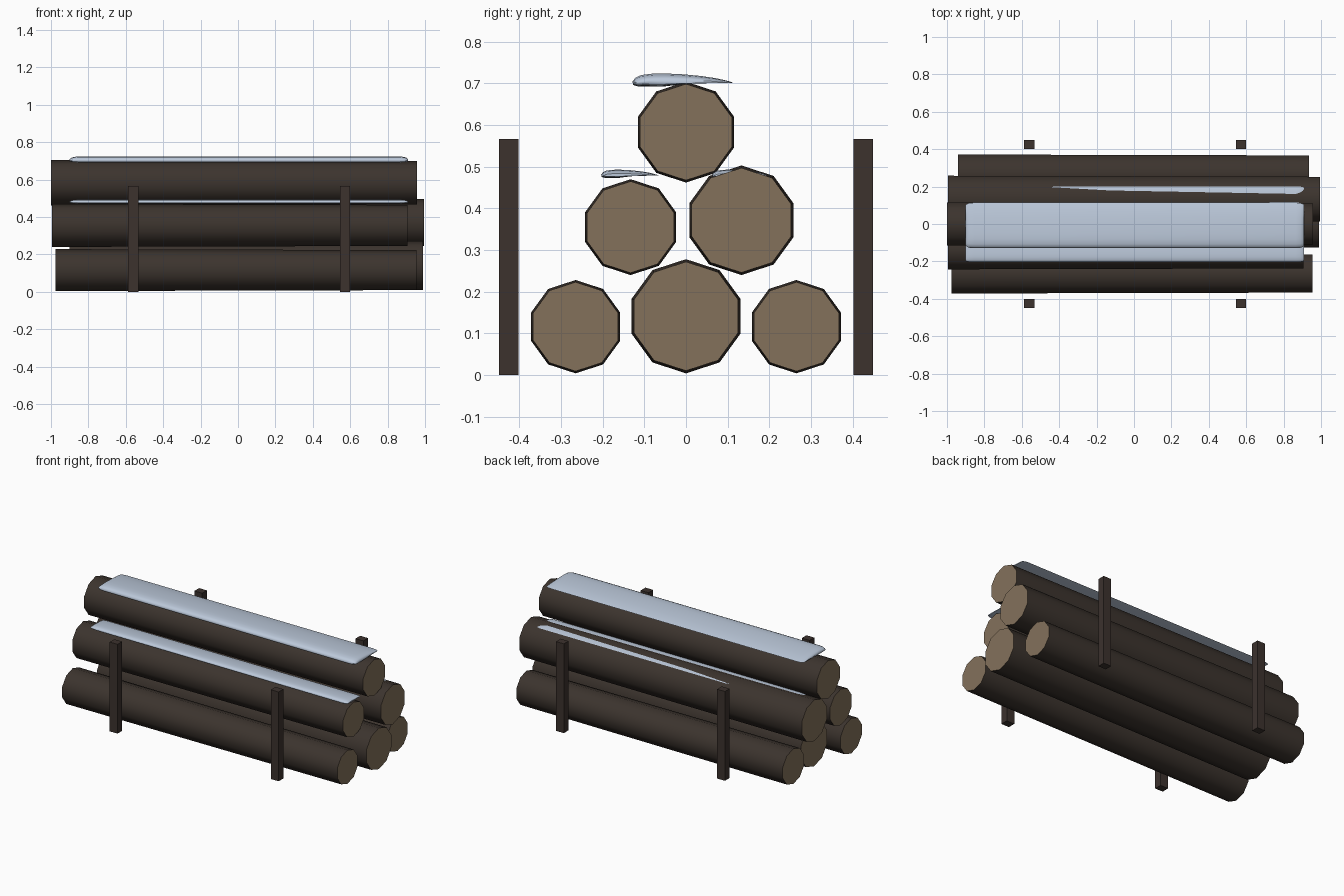
import bpy, bmesh, math

if "Cube" in bpy.data.objects:
    bpy.data.objects.remove(bpy.data.objects["Cube"])


def material(name, rgb):
    m = bpy.data.materials.new(name)
    m.diffuse_color = (*rgb, 1)
    m.use_nodes = True
    m.node_tree.nodes["Principled BSDF"].inputs["Base Color"].default_value = m.diffuse_color
    return m


BARK = material("bark", (0.045, 0.034, 0.027))
WOOD = material("cut_wood", (0.23, 0.165, 0.105))
POST = material("post_wood", (0.045, 0.032, 0.027))
SNOW = material("snow", (0.50, 0.58, 0.70))


def loft(name, rings, mats, smooth_angle):
    """Skin a list of equal closed rings along x and cap both ends."""
    bm = bmesh.new()
    loops = [[bm.verts.new(p) for p in ring] for ring in rings]
    n = len(loops[0])
    for a, b in zip(loops, loops[1:]):
        for i in range(n):
            j = (i + 1) % n
            bm.faces.new((a[i], a[j], b[j], b[i]))
    for end in (loops[0], loops[-1]):
        bm.faces.new(end).material_index = len(mats) - 1
    bmesh.ops.recalc_face_normals(bm, faces=bm.faces)
    me = bpy.data.meshes.new(name)
    bm.to_mesh(me)
    bm.free()
    for m in mats:
        me.materials.append(m)
    ob = bpy.data.objects.new(name, me)
    bpy.context.collection.objects.link(ob)
    bpy.ops.object.select_all(action='DESELECT')
    ob.select_set(True)
    bpy.context.view_layer.objects.active = ob
    bpy.ops.object.shade_smooth_by_angle(angle=math.radians(smooth_angle))
    return ob


def log(name, x0, x1, y, z, r):
    # ten-sided trunk, slightly thinner at the right end
    def ring(x, rad):
        return [(x, y + rad * math.cos(a), z + rad * math.sin(a))
                for a in (math.radians(90 + 36 * i) for i in range(10))]
    loft(name, [ring(x0, r), ring(x1, r * 0.955)], [BARK, WOOD], 40)


def snow(name, y, width, z, height):
    # drift: thick rounded front edge thinning to the back
    prof = [(-.46, .02), (-.51, .12), (-.52, .38), (-.49, .68), (-.43, .88),
            (-.32, .98), (-.2, 1), (0, .93), (.18, .8), (.34, .62),
            (.47, .38), (.5, .31), (.46, .28), (.2, .26), (0, .2), (-.22, .0)]
    ends = [(0, .9, .35), (.008, .95, .65), (.02, .985, .85), (.045, 1, 1)]
    stations = [(-.90 + d, sy, sz) for d, sy, sz in ends]
    stations += [(.91 - d, sy, sz) for d, sy, sz in reversed(ends)]
    rings = [[(x, y + p * width * sy, z + height * (.28 + (q - .28) * sz))
              for p, q in prof] for x, sy, sz in stations]
    loft(name, rings, [SNOW], 60)


# stacked logs
log("log_bottom_front", -.975, .955, -.265, .116, .112)
log("log_bottom_middle", -.90, .99, 0, .141, .137)
log("log_bottom_back", -.94, .935, .265, .116, .112)
log("log_middle_front", -.995, .905, -.133, .355, .115)
log("log_middle_back", -.995, .995, .133, .3715, .1315)
log("log_top", -1, .957, 0, .583, .121)

# snow caps
snow("snow_top", -.005, .238, .692, .032)
snow("snow_front", -.133, .136, .473, .020)
snow("snow_back", .133, .136, .473, .020)

# upright stakes
for x, side in ((-.56, "left"), (.572, "right")):
    for y, face in ((-.425, "front"), (.425, "back")):
        bpy.ops.mesh.primitive_cube_add(size=1, location=(x, y, .2835))
        ob = bpy.context.object
        ob.name = f"stake_{face}_{side}"
        ob.scale = (.055, .047, .567)
        ob.data.materials.append(POST)
